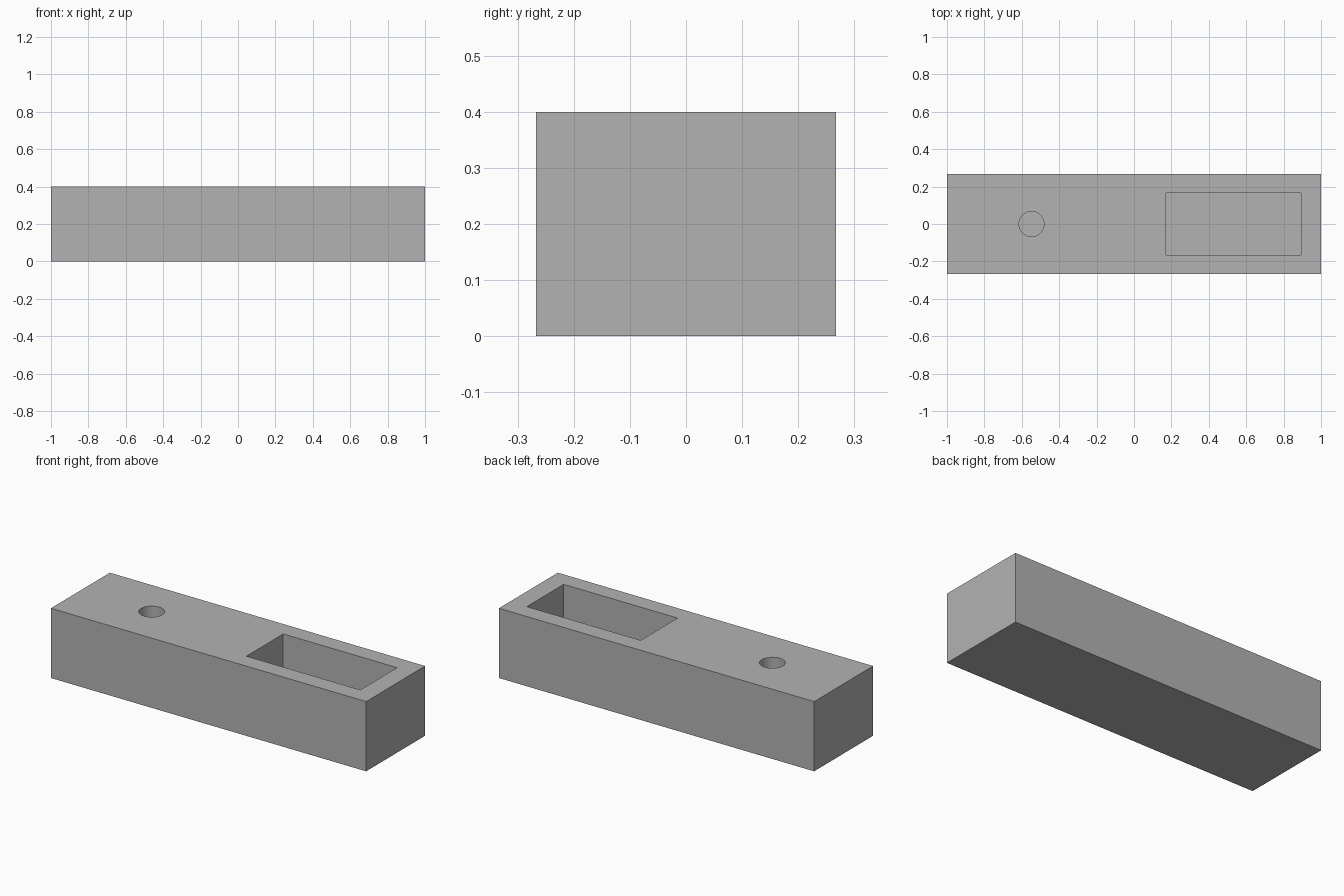
import bpy

cube = bpy.data.objects.get("Cube")
if cube:
    bpy.data.objects.remove(cube, do_unlink=True)

LENGTH, DEPTH, HEIGHT = 2.0, 0.534, 0.4
POCKET_FLOOR = 0.1

# One plain grey for the whole block
grey = bpy.data.materials.new("plain_grey")
grey.use_nodes = True
colour = (0.45, 0.45, 0.45, 1)
grey.diffuse_color = colour
grey.node_tree.nodes["Principled BSDF"].inputs["Base Color"].default_value = colour


def box(name, low, high):
    """Add a box between two opposite corners."""
    centre = [(a + b) / 2 for a, b in zip(low, high)]
    bpy.ops.mesh.primitive_cube_add(size=1, location=centre)
    ob = bpy.context.object
    ob.name = name
    ob.scale = [b - a for a, b in zip(low, high)]
    bpy.ops.object.transform_apply(location=True, rotation=False, scale=True)
    ob.data.materials.append(grey)
    return ob


# Solid block
block = box("block", (-LENGTH / 2, -DEPTH / 2, 0), (LENGTH / 2, DEPTH / 2, HEIGHT))

# Rectangular pocket, open at the top
pocket = box("pocket_cutter", (0.17, -0.167, POCKET_FLOOR), (0.893, 0.167, HEIGHT + 0.1))

# Round blind hole, open at the top
bpy.ops.mesh.primitive_cylinder_add(vertices=48, radius=0.067, depth=HEIGHT,
                                    location=(-0.548, 0, POCKET_FLOOR + HEIGHT / 2))
hole = bpy.context.object
hole.name = "hole_cutter"
hole.data.materials.append(grey)

# Cut both openings, then remove the cutters
for cutter in (pocket, hole):
    cutter.hide_render = True
    cut = block.modifiers.new(cutter.name, "BOOLEAN")
    cut.operation = "DIFFERENCE"
    cut.solver = "EXACT"
    cut.object = cutter
    bpy.context.view_layer.objects.active = block
    bpy.ops.object.modifier_apply(modifier=cut.name)
    bpy.data.objects.remove(cutter, do_unlink=True)

# Smooth hole wall, crisp edges elsewhere
bpy.ops.object.select_all(action="DESELECT")
block.select_set(True)
bpy.context.view_layer.objects.active = block
bpy.ops.object.shade_smooth_by_angle()
